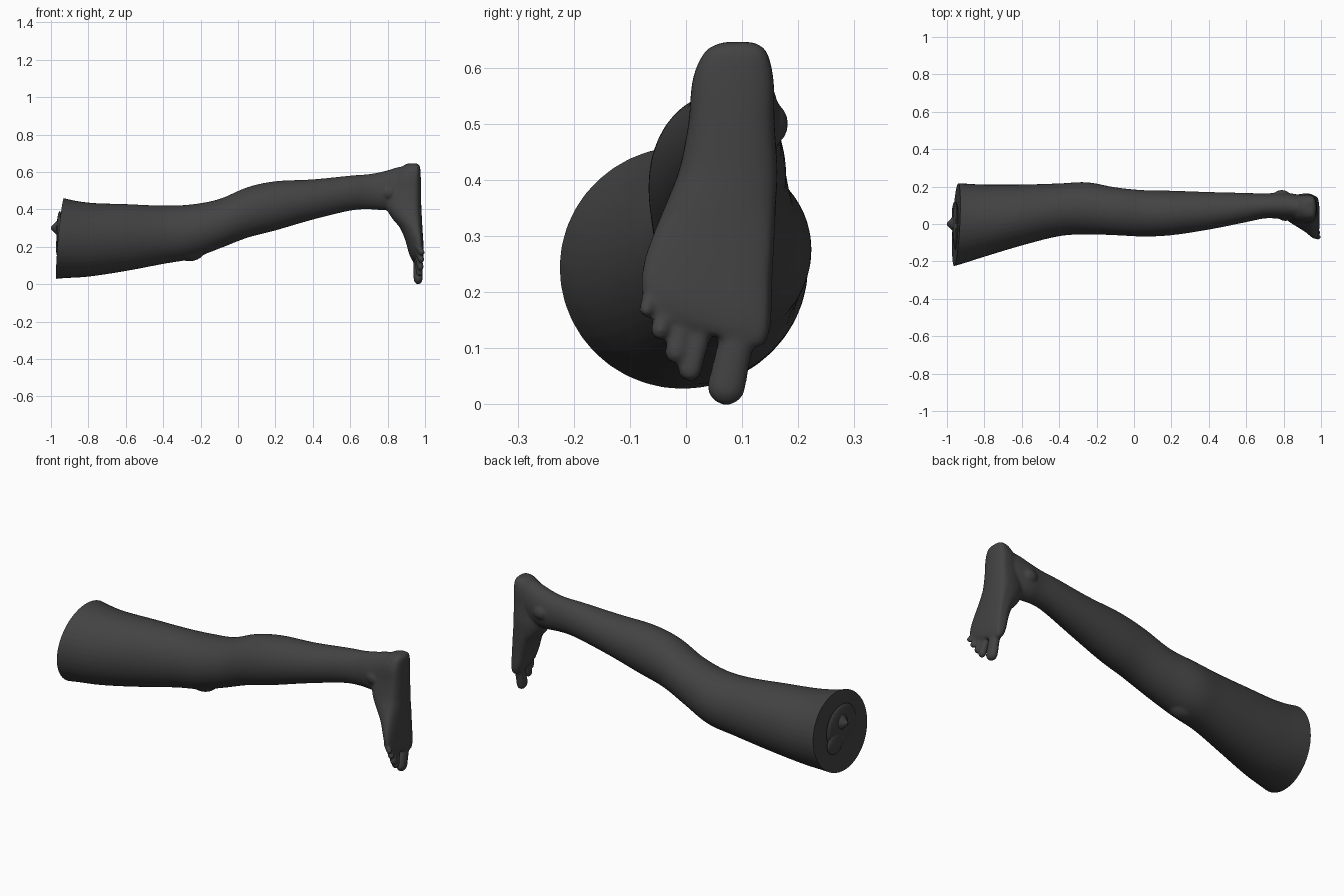
import bpy, bmesh, math
from mathutils import Vector, Matrix

if "Cube" in bpy.data.objects:
    bpy.data.objects.remove(bpy.data.objects["Cube"])

SKIN = bpy.data.materials.new("dark_grey")
SKIN.diffuse_color = (0.055, 0.055, 0.055, 1)
SKIN.use_nodes = True
SKIN.node_tree.nodes["Principled BSDF"].inputs["Base Color"].default_value = SKIN.diffuse_color
N = 40


def smooth_rows(rows, steps=5):
    """Catmull-Rom interpolation between the measured stations."""
    out = []
    for i in range(len(rows) - 1):
        quad = [rows[max(i - 1, 0)], rows[i], rows[i + 1], rows[min(i + 2, len(rows) - 1)]]
        for s in range(steps):
            t = s / steps
            out.append([0.5 * (2 * b + (c - a) * t + (2 * a - 5 * b + 4 * c - d) * t * t
                               + (3 * b - a - 3 * c + d) * t ** 3) for a, b, c, d in zip(*quad)])
    return out + [list(rows[-1])]


def loft(bm, rows, ring):
    loops = [[bm.verts.new(p) for p in ring(r)] for r in smooth_rows(rows)]
    for a, b in zip(loops, loops[1:]):
        for i in range(N):
            j = (i + 1) % N
            bm.faces.new((a[i], a[j], b[j], b[i]))
    bm.faces.new(loops[0][::-1])
    bm.faces.new(loops[-1])


def power(v, e):
    return math.copysign(abs(v) ** e, v)


def leg_ring(r):
    x, z0, z1, y0, y1 = r
    return [(x, (y0 + y1) / 2 + (y1 - y0) / 2 * math.cos(a),
             (z0 + z1) / 2 + (z1 - z0) / 2 * math.sin(a))
            for a in (2 * math.pi * i / N for i in range(N))]


def foot_ring(r):
    z, x0, x1, y0, y1, tilt, peak = r
    pts = []
    for i in range(N):
        a = 2 * math.pi * i / N
        c, s = math.cos(a), math.sin(a)
        e = 0.55 if c > 0 else 1.0                      # flat sole, rounded instep
        xm = x0 + (x1 - x0) * 0.68
        x = xm + ((x1 - xm) if c > 0 else (xm - x0)) * power(c, e)
        half = (y1 - y0) / 2
        y = (y0 + y1) / 2 + half * s + peak * half * max(-c, 0)
        pts.append((x, y, z + tilt * (y - 0.05)))
    return pts


def ball(bm, centre, radii):
    m = Matrix.Translation(centre) @ Matrix.Diagonal((*radii, 1))
    bmesh.ops.create_uvsphere(bm, u_segments=20, v_segments=12, radius=1, matrix=m)


def make_object(name, bm):
    bmesh.ops.recalc_face_normals(bm, faces=bm.faces)
    me = bpy.data.meshes.new(name)
    bm.to_mesh(me)
    bm.free()
    me.materials.append(SKIN)
    ob = bpy.data.objects.new(name, me)
    bpy.context.collection.objects.link(ob)
    return ob


bm = bmesh.new()
# Thigh, knee, calf and ankle: x, z low, z high, y low, y high
loft(bm, [(-1.10, .01, .52, -.26, .215), (-.95, .03, .465, -.222, .218), (-.8, .04, .436, -.175, .211),
          (-.6, .07, .428, -.115, .211), (-.4, .108, .42, -.065, .217), (-.25, .135, .426, -.056, .223),
          (-.1, .19, .455, -.06, .196), (.05, .248, .518, -.067, .181), (.2, .287, .55, -.06, .178),
          (.4, .345, .56, -.03, .171), (.6, .393, .58, .01, .166), (.7, .40, .588, .03, .163),
          (.78, .395, .603, .028, .168), (.85, .40, .624, .025, .162), (.92, .43, .635, .02, .15)], leg_ring)
# Foot: z, x low, x high, y low, y high, toe-line tilt, instep shift
loft(bm, [(.646, .91, .955, .068, .118, 0, 0), (.63, .88, .972, .035, .143, 0, 0),
          (.58, .83, .977, .012, .156, 0, 0), (.5, .80, .979, .004, .158, 0, 0),
          (.42, .79, .98, -.012, .163, 0, 0), (.36, .818, .983, -.035, .16, 0, .1),
          (.30, .866, .986, -.06, .156, 0, .2), (.24, .893, .99, -.076, .151, -.1, .25),
          (.18, .911, .993, -.08, .149, -.25, .25), (.145, .925, .991, -.073, .143, -.3, .2),
          (.125, .94, .985, -.06, .13, -.3, .1)], foot_ring)
# Toes: root y, root z, tip y, tip z, width radius, depth radius, tip x
for ry, rz, ty, tz, w, d, tx in [(.098, .15, .072, .033, .034, .025, .963), (.03, .14, .007, .062, .021, .019, .97),
                                 (-.005, .155, -.018, .093, .020, .018, .975), (-.037, .175, -.046, .132, .017, .017, .98),
                                 (-.064, .2, -.07, .169, .014, .016, .984)]:
    for k in range(9):
        t = k / 8
        grow = 0.9 + 0.12 * t
        ball(bm, (.962 + (tx - .962) * t, ry + (ty - ry) * t, rz + (tz - rz) * t), (d, w * grow, w * grow))
# Kneecap and ankle bones
ball(bm, (-.26, .07, .195), (.09, .07, .073))
ball(bm, (.79, .158, .50), (.04, .024, .035))
ball(bm, (.81, .04, .49), (.04, .024, .035))
source = make_object("leg_source", bm)

# Fuse the parts into one smooth skin
mod = source.modifiers.new("fuse", "REMESH")
mod.mode = "VOXEL"
mod.voxel_size = 0.006
mod = source.modifiers.new("soften", "SMOOTH")
mod.factor = 0.5
mod.iterations = 9
mesh = bpy.data.meshes.new_from_object(source.evaluated_get(bpy.context.evaluated_depsgraph_get()))
bpy.data.objects.remove(source)

# Slanted cut through the thigh
bm = bmesh.new()
bm.from_mesh(mesh)
cut = bmesh.ops.bisect_plane(bm, geom=bm.verts[:] + bm.edges[:] + bm.faces[:], dist=1e-5,
                             plane_co=(-.95, 0, .25), plane_no=(-1, .05, .09), clear_outer=True)
rim = [e for e in bm.edges if e.is_boundary]
bmesh.ops.holes_fill(bm, edges=rim, sides=0)
leg = make_object("leg_and_foot", bm)

# Torn flesh and bone stub on the cut
bm = bmesh.new()
ball(bm, (-.953, -.01, .27), (.018, .13, .12))
ball(bm, (-.958, .05, .2), (.016, .07, .06))
m = Matrix.Translation((-.975, 0, .30)) @ Matrix.Rotation(-math.pi / 2, 4, "Y")
bmesh.ops.create_cone(bm, cap_ends=True, segments=9, radius1=.06, radius2=.006, depth=.05, matrix=m)
stub = make_object("bone_stub", bm)

for ob in (leg, stub):
    bpy.ops.object.select_all(action="DESELECT")
    ob.select_set(True)
    bpy.context.view_layer.objects.active = ob
    bpy.ops.object.shade_smooth_by_angle(angle=math.radians(40))
